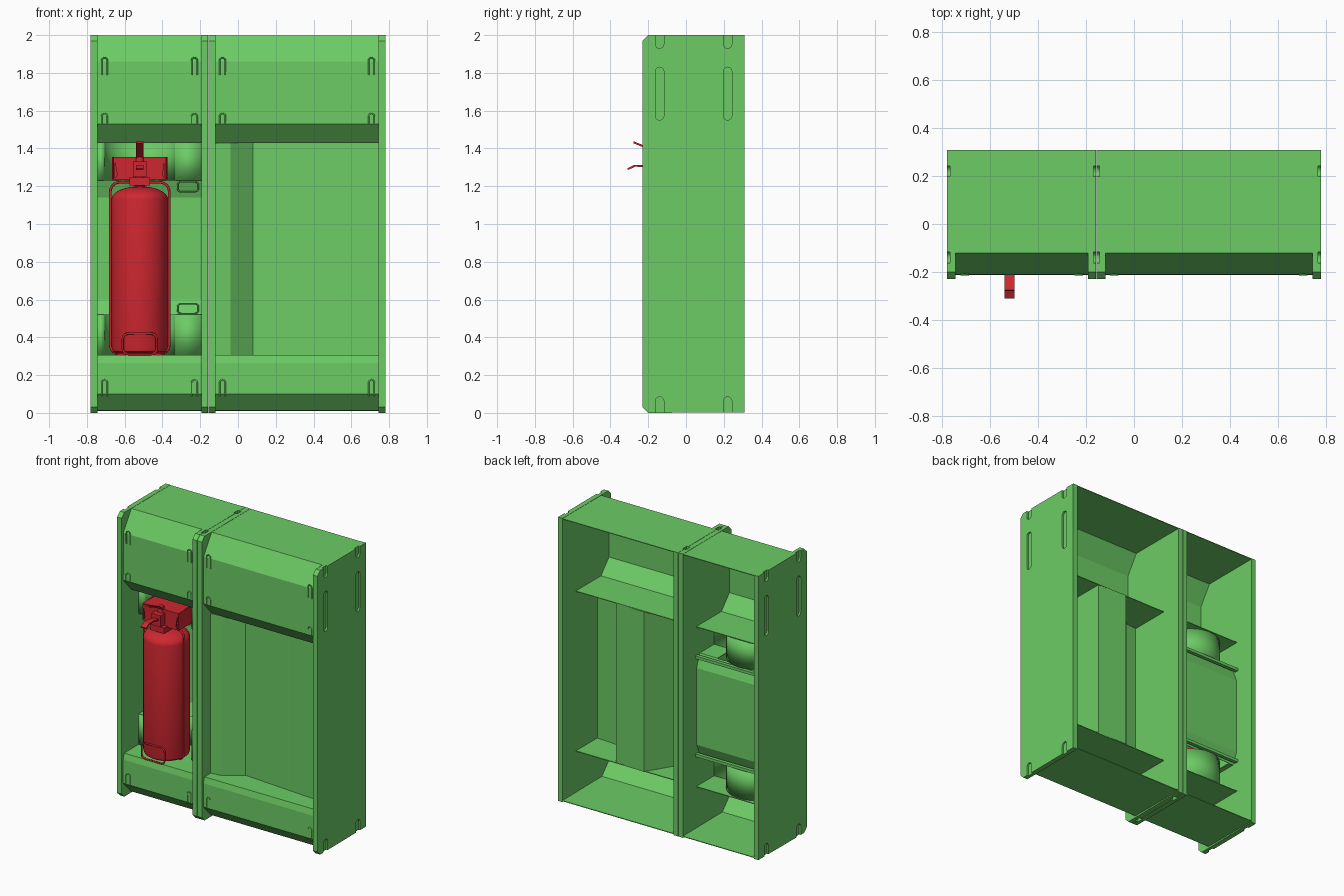
import bpy, bmesh, math
from mathutils import Vector

if "Cube" in bpy.data.objects:
    bpy.data.objects.remove(bpy.data.objects["Cube"])

def material(name, rgb):
    m = bpy.data.materials.new(name)
    m.diffuse_color = (*rgb, 1)
    m.use_nodes = True
    m.node_tree.nodes["Principled BSDF"].inputs["Base Color"].default_value = m.diffuse_color
    return m

GREEN = material("green_paint", (0.15, 0.60, 0.13))
RED = material("red_paint", (0.62, 0.02, 0.03))

def finish(name, bm, mat, smooth=False):
    bmesh.ops.recalc_face_normals(bm, faces=bm.faces)
    me = bpy.data.meshes.new(name)
    bm.to_mesh(me)
    bm.free()
    ob = bpy.data.objects.new(name, me)
    bpy.context.collection.objects.link(ob)
    me.materials.append(mat)
    if smooth:
        bpy.ops.object.select_all(action='DESELECT')
        ob.select_set(True)
        bpy.context.view_layer.objects.active = ob
        bpy.ops.object.shade_smooth_by_angle(angle=math.radians(35))
    return ob

def sheet(name, path, offset, mat=GREEN, thick=0.005, smooth=False):
    """Sweep an open 3D path along an offset vector and give it sheet thickness."""
    bm = bmesh.new()
    a = [bm.verts.new(p) for p in path]
    b = [bm.verts.new(Vector(p) + Vector(offset)) for p in path]
    for i in range(len(path) - 1):
        bm.faces.new((a[i], a[i + 1], b[i + 1], b[i]))
    ob = finish(name, bm, mat, smooth)
    s = ob.modifiers.new("thickness", 'SOLIDIFY')
    s.thickness, s.offset = thick, 0
    return ob

def prism(name, outline, offset, mat=GREEN):
    """Solid closed outline extruded along an offset vector."""
    bm = bmesh.new()
    f = bm.faces.new([bm.verts.new(p) for p in outline])
    r = bmesh.ops.extrude_face_region(bm, geom=[f])
    vs = [g for g in r['geom'] if isinstance(g, bmesh.types.BMVert)]
    bmesh.ops.translate(bm, vec=offset, verts=vs)
    return finish(name, bm, mat)

def box(name, lo, hi, mat=GREEN):
    (x0, y0, z0), (x1, y1, z1) = lo, hi
    return prism(name, [(x0, y0, z0), (x1, y0, z0), (x1, y1, z0), (x0, y1, z0)], (0, 0, z1 - z0), mat)

def rounded(cx, cz, w, h, r, n=6):
    """Rounded rectangle points (u, v)."""
    pts = []
    for k, (sx, sz) in enumerate([(1, 1), (-1, 1), (-1, -1), (1, -1)]):
        for i in range(n + 1):
            t = math.pi / 2 * (k + i / n)
            pts.append((cx + sx * (w / 2 - r) + r * math.cos(t), cz + sz * (h / 2 - r) + r * math.sin(t)))
    return pts

def tube(name, pts, radius, mat=GREEN, cyclic=True):
    cu = bpy.data.curves.new(name, 'CURVE')
    cu.dimensions = '3D'
    cu.bevel_depth, cu.bevel_resolution = radius, 2
    cu.use_fill_caps = True
    sp = cu.splines.new('POLY')
    sp.points.add(len(pts) - 1)
    for p, c in zip(sp.points, pts):
        p.co = (*c, 1)
    sp.use_cyclic_u = cyclic
    ob = bpy.data.objects.new(name, cu)
    bpy.context.collection.objects.link(ob)
    cu.materials.append(mat)

def lathe(name, profile, cx, cy, mat, n=48):
    bm = bmesh.new()
    rings = [[bm.verts.new((cx + r * math.cos(2 * math.pi * i / n), cy + r * math.sin(2 * math.pi * i / n), z))
              for i in range(n)] for r, z in profile]
    for a, b in zip(rings, rings[1:]):
        for i in range(n):
            bm.faces.new((a[i], a[(i + 1) % n], b[(i + 1) % n], b[i]))
    bm.faces.new(rings[0])
    bm.faces.new(rings[-1])
    return finish(name, bm, mat, True)

# Slot cutters for the side panels
bm = bmesh.new()
SIDE = [(0.31, 0.003), (0.31, 2), (-0.2, 2), (-0.23, 1.97), (-0.23, 0.03), (-0.2, 0)]

def side_panel(name, x0, x1, outer):
    ob = prism(name, [(x0, y, z) for y, z in SIDE], (x1 - x0, 0, 0))
    for y in (-0.14, 0.22):
        for z0, z1 in ((-0.1, 0.085), (1.55, 1.83), (1.93, 2.1)):
            c = prism("slot_cutter", [(outer - 0.012, u, v) for u, v in
                      rounded(y, (z0 + z1) / 2, 0.045, z1 - z0, 0.0224)], (0.024, 0, 0))
            c.hide_render = True
            c.hide_set(True)
            b = ob.modifiers.new("slot", 'BOOLEAN')
            b.operation, b.object, b.solver = 'DIFFERENCE', c, 'EXACT'

bm.free()
side_panel("left_side_panel", -0.78, -0.745, -0.78)
side_panel("left_divider", -0.193, -0.158, -0.158)
side_panel("right_divider", -0.156, -0.12, -0.156)
side_panel("right_side_panel", 0.745, 0.78, 0.78)

# Hood and plinth sheets of both bays
HOOD = [(0.31, 1.996), (-0.12, 1.996), (-0.208, 1.86), (-0.21, 1.53), (-0.12, 1.43), (0.16, 1.43)]
PLINTH = [(0.16, 0.305), (-0.2, 0.305), (-0.21, 0.265), (-0.21, 0.1), (-0.13, 0.015), (0.31, 0.012)]
for bay, x0, x1 in (("left", -0.745, -0.193), ("right", -0.12, 0.745)):
    sheet(bay + "_hood", [(x0, y, z) for y, z in HOOD], (x1 - x0, 0, 0))
    sheet(bay + "_plinth", [(x0, y, z) for y, z in PLINTH], (x1 - x0, 0, 0))
    # arched tab slots on the fronts
    for x in (x0 + 0.038, x1 - 0.038):
        for z0, z1 in ((1.79, 1.88), (1.53, 1.585), (0.09, 0.175)):
            arch = [(x + 0.015 * math.cos(math.pi * i / 8), -0.211, z1 - 0.015 + 0.015 * math.sin(math.pi * i / 8))
                    for i in range(9)]
            tube(bay + "_tab_slot", [(x + 0.015, -0.211, z0)] + arch + [(x - 0.015, -0.211, z0)], 0.004, cyclic=False)

# Right bay: angled alcove wall and rear cover behind it
Z0, Z1 = 0.305, 1.43
sheet("alcove_wall", [(0.745, -0.08, Z0), (0.08, -0.03, Z0), (-0.04, -0.12, Z0), (-0.12, -0.13, Z0)], (0, 0, Z1 - Z0))
sheet("alcove_rear_cover", [(0.435, -0.06, Z0), (0.435, 0.155, Z0), (0.21, 0.165, Z0), (0.09, -0.03, Z0)],
      (0, 0, Z1 - Z0))

# Left bay: curved niche above and below a boxed middle section
CX, CY = -0.52, -0.04
niche = [(-0.745, CY)] + [(CX - 0.19 * math.cos(math.pi * i / 24), CY + 0.19 * math.sin(math.pi * i / 24))
                          for i in range(25)] + [(-0.193, CY)]
for nm, z0, z1 in (("lower_niche_wall", 0.305, 0.52), ("upper_niche_wall", 1.23, 1.43)):
    sheet(nm, [(x, y, z0) for x, y in niche], (0, 0, z1 - z0), smooth=True)
BACK = [(CY, 0.52), (0.12, 0.52), (0.155, 0.60), (0.155, 1.14), (0.12, 1.23), (CY, 1.23)]
for nm, x0, x1 in (("niche_box_left", -0.745, -0.71), ("niche_box_right", -0.33, -0.193)):
    sheet(nm, [(x0, y, z) for y, z in BACK], (x1 - x0, 0, 0))
sheet("niche_box_back", [(-0.71, y, z) for y, z in BACK[1:5]], (0.38, 0, 0))
for z in (0.53, 1.22):
    box("niche_box_lip", (-0.745, 0.145, z - 0.01), (-0.193, 0.17, z + 0.01))
for z in (0.552, 1.197):
    tube("grip_slot", [(u, 0.11, v) for u, v in rounded(-0.265, z, 0.11, 0.052, 0.018)], 0.004)

# Extinguisher body
CY = -0.05
dome = [(0.15 * math.cos(t), 1.13 + 0.07 * math.sin(t)) for t in [math.pi / 2 * i / 8 for i in range(8)]]
lathe("extinguisher_body", [(0.13, 0.315), (0.145, 0.325), (0.15, 0.345)] + dome + [(0.028, 1.2), (0.028, 1.24)],
      CX, CY, RED)

# Carrying frame around the body
tube("carry_frame", [(u, CY - 0.03, v) for u, v in rounded(CX, 0.766, 0.312, 0.91, 0.05)], 0.007, RED)
foot = rounded(CX, 0.365, 0.18, 0.11, 0.03)
tube("foot_loop", [(u, CY - 0.15, v) for u, v in foot], 0.006, RED)

# Guard collar: trapezoid back plate with side cheeks
sheet("guard_collar", [(-0.655, -0.12, 1.235), (-0.665, 0.03, 1.235), (-0.375, 0.03, 1.235), (-0.385, -0.12, 1.235)],
      (0, 0, 0.12), RED, 0.008)
prism("guard_plate", [(-0.655, -0.12, 1.235), (-0.385, -0.12, 1.235), (-0.4, -0.12, 1.26),
                      (-0.385, -0.12, 1.355), (-0.655, -0.12, 1.355), (-0.64, -0.12, 1.26)], (0, 0.01, 0), RED)
box("guard_top", (-0.655, -0.12, 1.347), (-0.385, 0.03, 1.355), RED)

# Valve and nozzle
box("valve_block", (-0.555, -0.17, 1.25), (-0.485, -0.10, 1.33), RED)
box("valve_collar", (-0.575, -0.16, 1.205), (-0.465, -0.02, 1.245), RED)
lathe("valve_stem", [(0.024, 1.2), (0.024, 1.33), (0.018, 1.37)], CX, CY - 0.06, RED, 20)

# Squeeze levers
def lever(name, path, w):
    sheet(name, [(CX - w / 2, y, z) for y, z in path], (w, 0, 0), RED, 0.01)

lever("upper_lever", [(-0.09, 1.33), (-0.14, 1.37), (-0.23, 1.413), (-0.278, 1.433)], 0.042)
lever("lower_lever", [(-0.13, 1.29), (-0.23, 1.308), (-0.272, 1.308), (-0.309, 1.29)], 0.042)
